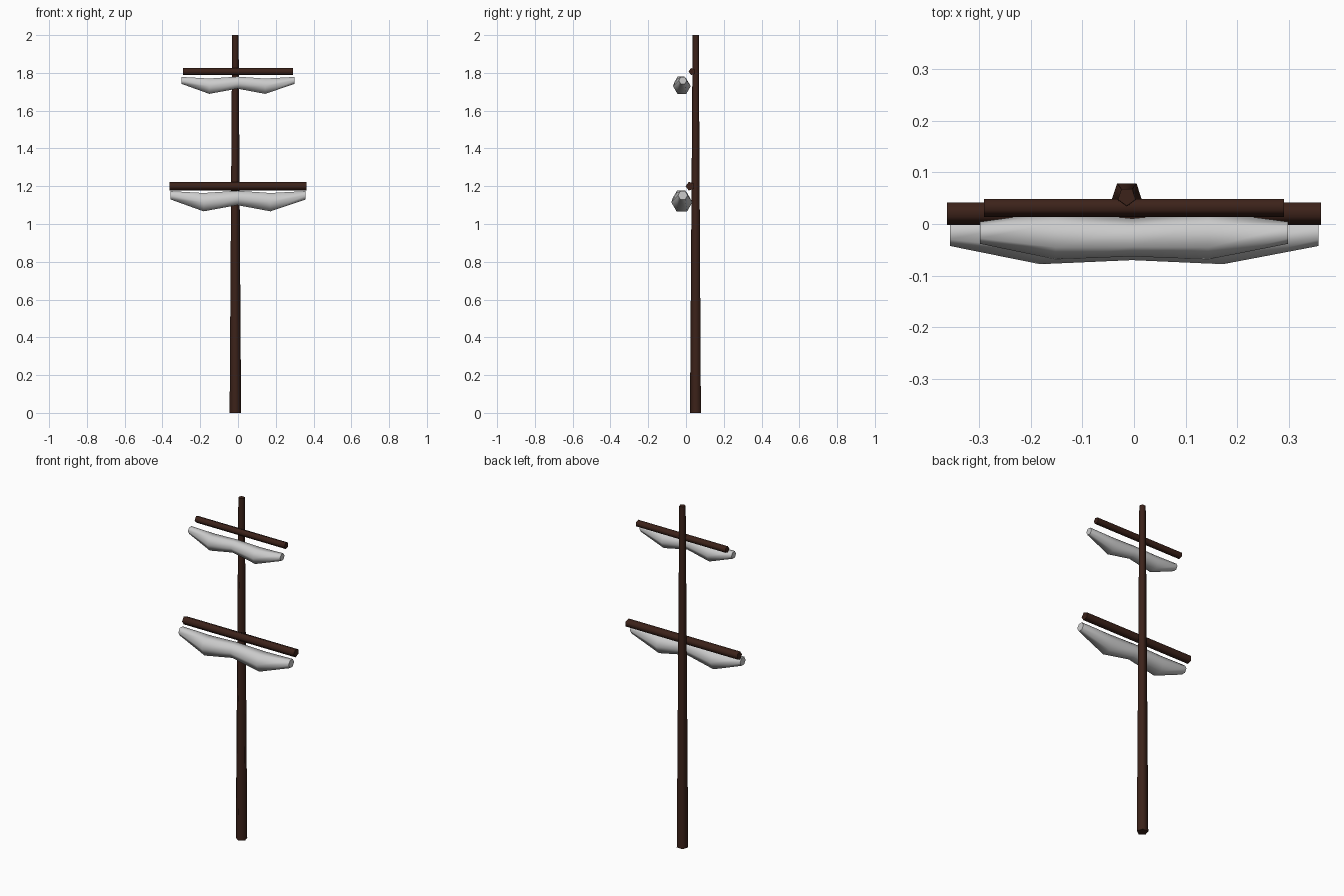
import bpy, bmesh, math

if "Cube" in bpy.data.objects:
    bpy.data.objects.remove(bpy.data.objects["Cube"])

wood = bpy.data.materials.new("dark_wood")
wood.diffuse_color = (0.045, 0.016, 0.01, 1)
wood.use_nodes = True
wood.node_tree.nodes["Principled BSDF"].inputs["Base Color"].default_value = wood.diffuse_color


def loft(name, sections, smooth_angle, material=None):
    """Skin a list of closed rings and cap both ends."""
    bm = bmesh.new()
    rings = [[bm.verts.new(p) for p in ring] for ring in sections]
    n = len(rings[0])
    for a, b in zip(rings, rings[1:]):
        for i in range(n):
            j = (i + 1) % n
            bm.faces.new((a[i], a[j], b[j], b[i]))
    bm.faces.new(rings[0])
    bm.faces.new(rings[-1])
    bmesh.ops.recalc_face_normals(bm, faces=bm.faces)
    mesh = bpy.data.meshes.new(name)
    bm.to_mesh(mesh)
    bm.free()
    obj = bpy.data.objects.new(name, mesh)
    bpy.context.collection.objects.link(obj)
    if material:
        mesh.materials.append(material)
    bpy.ops.object.select_all(action='DESELECT')
    obj.select_set(True)
    bpy.context.view_layer.objects.active = obj
    bpy.ops.object.shade_smooth_by_angle(angle=math.radians(smooth_angle))
    return obj


def polygon(sides, r):
    # first corner points toward the front (-y)
    return [(-r * math.cos(math.tau * i / sides), r * math.sin(math.tau * i / sides))
            for i in range(sides)]


def ring_x(x, y, z, r, sides):
    return [(x, y + a, z + b) for a, b in polygon(sides, r)]


def ring_z(x, y, z, r, sides):
    return [(x + b, y + a, z) for a, b in polygon(sides, r)]


# Tapered five-sided mast
loft("mast", [ring_z(-0.014, 0.053, 0, 0.032, 5),
              ring_z(-0.014, 0.053, 2, 0.018, 5)], 75, wood)


# Horizontal yards
def yard(name, half, y, z, r):
    loft(name, [ring_x(-half, y, z, r, 5), ring_x(half, y, z, r, 5)], 75, wood)


yard("lower_yard", 0.362, 0.022, 1.20, 0.024)
yard("upper_yard", 0.291, 0.033, 1.807, 0.0195)

# Furled sails: x, y, drop below the end, radius
FURL = [(-0.357, -0.017, 0.0, 0.0255),
        (-0.182, -0.022, -0.0365, 0.056),
        (-0.004, -0.026, -0.014, 0.044),
        (0.172, -0.022, -0.0365, 0.056),
        (0.358, -0.017, 0.0, 0.0255)]


def furled_sail(name, z, s):
    loft(name, [ring_x(x * s, y, z + dz * s, r * s, 6) for x, y, dz, r in FURL], 65)


furled_sail("lower_furled_sail", 1.152, 1.0)
furled_sail("upper_furled_sail", 1.760, 0.835)
